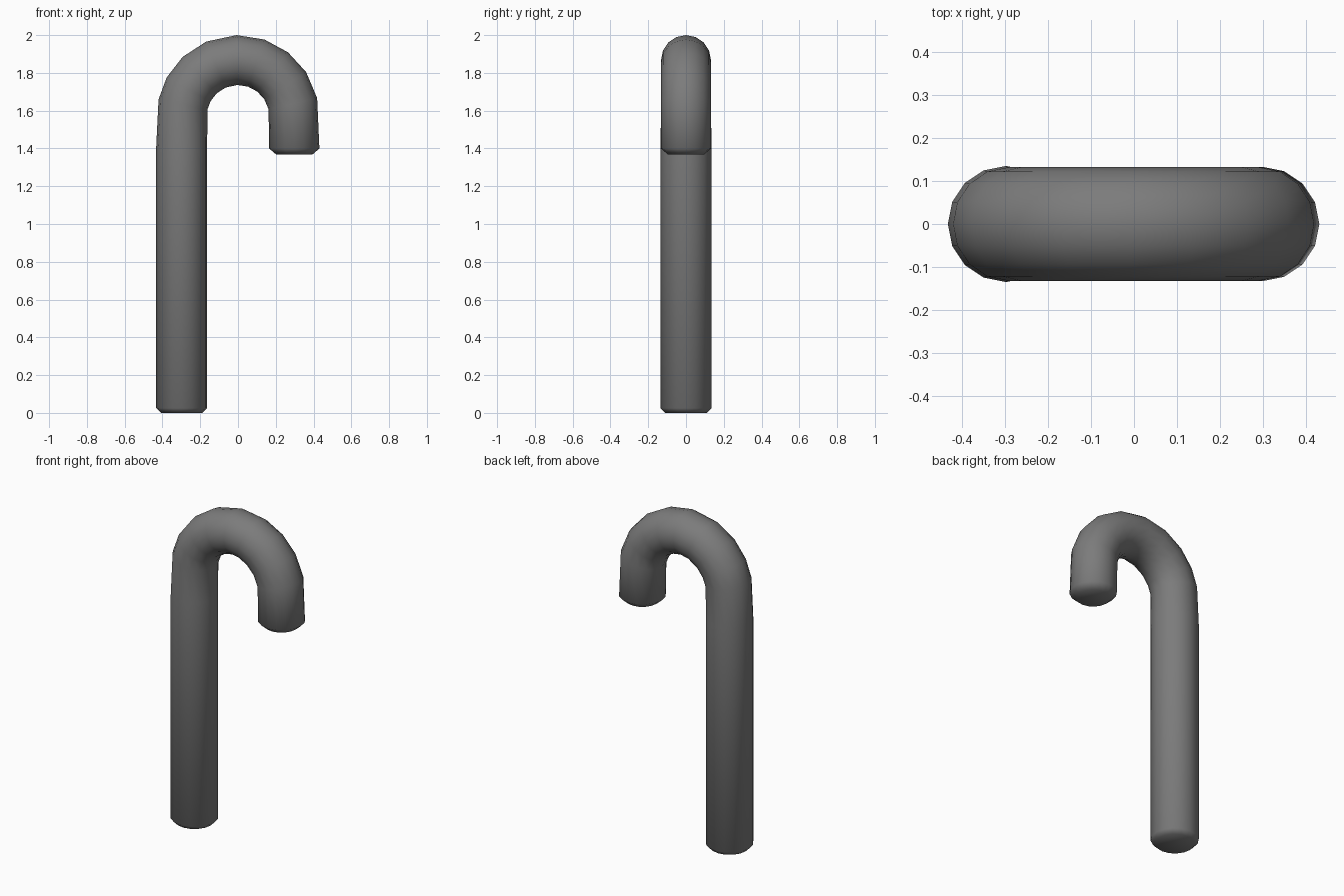
import bpy, bmesh
from math import sin, cos, pi, radians
from mathutils import Vector

cube = bpy.data.objects.get("Cube")
if cube:
    bpy.data.objects.remove(cube, do_unlink=True)

SIDES = 16
TUBE = 0.135          # tube radius
BEND = 0.298          # radius of the hook's centre line
BEND_Z = 1.57         # height of the hook's centre

# Charcoal material
mat = bpy.data.materials.new("charcoal_grey")
mat.use_nodes = True
colour = (0.2, 0.2, 0.2, 1)
mat.diffuse_color = colour
mat.node_tree.nodes["Principled BSDF"].inputs["Base Color"].default_value = colour

# Each station: centre, outward direction across the tube, radius
left, right = Vector((-1, 0, 0)), Vector((1, 0, 0))
stations = [(Vector((-BEND, 0, z)), left, r)
            for z, r in ((0, 0.11), (0.025, TUBE), (1.41, TUBE))]
for angle in (12, 28.5, 47, 67, 89, 109, 128, 147, 167):
    a = radians(angle)
    out = Vector((-cos(a), 0, sin(a)))
    stations.append((Vector((0, 0, BEND_Z)) + out * BEND, out, TUBE - 0.003))
stations += [(Vector((BEND, 0, z)), right, r)
             for z, r in ((1.4, 0.133), (1.367, 0.095))]

# Sweep the round section through the stations and cap both ends
bm = bmesh.new()
rings = []
for centre, out, radius in stations:
    rings.append([bm.verts.new(centre + radius * (out * cos(t) + Vector((0, sin(t), 0))))
                  for t in (2 * pi * i / SIDES for i in range(SIDES))])
for low, high in zip(rings, rings[1:]):
    for i in range(SIDES):
        j = (i + 1) % SIDES
        bm.faces.new((low[i], low[j], high[j], high[i]))
bm.faces.new(rings[0])
bm.faces.new(rings[-1])
bmesh.ops.recalc_face_normals(bm, faces=bm.faces)
for face in bm.faces:
    face.smooth = True

mesh = bpy.data.meshes.new("hooked_cane")
bm.to_mesh(mesh)
bm.free()
mesh.materials.append(mat)
cane = bpy.data.objects.new("hooked_cane", mesh)
bpy.context.collection.objects.link(cane)
